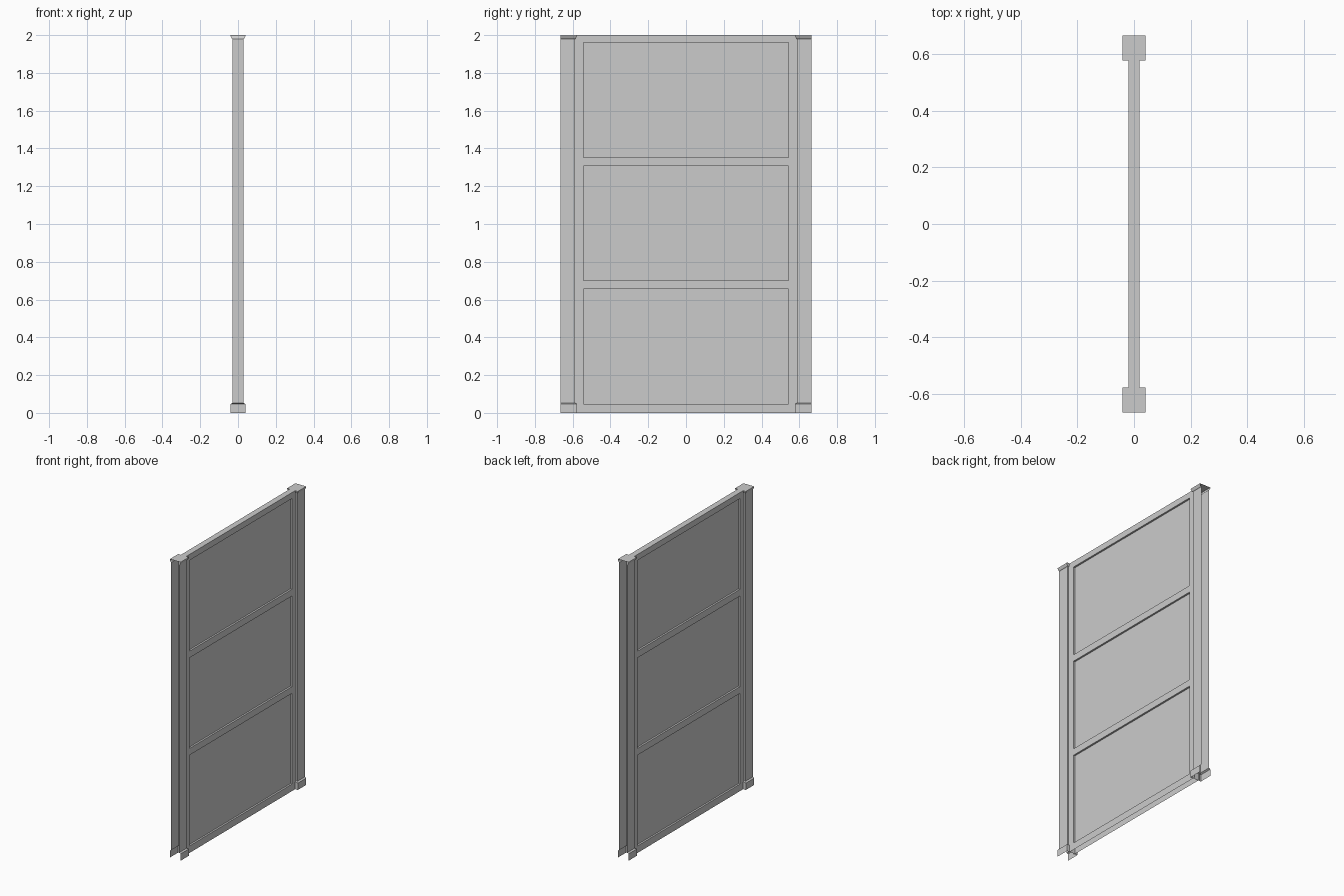
import bpy
import bmesh

cube = bpy.data.objects.get("Cube")
if cube:
    bpy.data.objects.remove(cube, do_unlink=True)

grey = bpy.data.materials.new("light grey")
grey.use_nodes = True
colour = (0.6, 0.6, 0.6, 1)
grey.diffuse_color = colour
grey.node_tree.nodes["Principled BSDF"].inputs["Base Color"].default_value = colour

HEIGHT = 2.0
OUTER_Y, INNER_Y = 0.665, 0.587   # post extent along y
POST_X, PANEL_X = 0.03, 0.02      # half thicknesses
RECESS = 0.012


def finish(name, bm):
    mesh = bpy.data.meshes.new(name)
    bm.to_mesh(mesh)
    bm.free()
    mesh.materials.append(grey)
    obj = bpy.data.objects.new(name, mesh)
    bpy.context.collection.objects.link(obj)
    return obj


def channel(name, side, profile, lid=False):
    """Three-sided channel, open outward; profile is (half width, height)."""
    bm = bmesh.new()
    rings = []
    for w, z in profile:
        inner = INNER_Y - (w - POST_X)
        outline = [(w, OUTER_Y), (w, inner), (-w, inner), (-w, OUTER_Y)]
        rings.append([bm.verts.new((x, side * y, z)) for x, y in outline])
    for low, high in zip(rings, rings[1:]):
        for i in range(3):
            quad = [low[i], low[i + 1], high[i + 1], high[i]]
            bm.faces.new(quad if side < 0 else quad[::-1])
    if lid:
        bm.faces.new(rings[-1] if side < 0 else rings[-1][::-1])
    return finish(name, bm)


# Posts with a foot sleeve and a flared cap
for label, side in (("front", -1), ("back", 1)):
    channel(label + "_post_foot", side, [(0.04, 0), (0.04, 0.046), (POST_X, 0.052)])
    channel(label + "_post", side, [(POST_X, 0.052), (POST_X, 1.98)])
    channel(label + "_post_cap", side,
            [(POST_X, 1.98), (0.034, 1.983), (0.04, 1.995), (0.04, HEIGHT)], lid=True)

# Panel wall: a grid on each side whose window cells are inset
ys = [-INNER_Y, -0.543, 0.543, INNER_Y]
zs = [0, 0.047, 0.655, 0.7, 1.307, 1.352, 1.96, HEIGHT]
bm = bmesh.new()
for s in (-1, 1):
    grid = [[bm.verts.new((s * PANEL_X, y, z)) for y in ys] for z in zs]
    for r in range(len(zs) - 1):
        for c in range(len(ys) - 1):
            a, b = grid[r][c], grid[r][c + 1]
            d, e = grid[r + 1][c + 1], grid[r + 1][c]
            if c == 1 and r % 2 == 1:
                rim = [a, b, d, e]
                deep = [bm.verts.new((v.co.x - s * RECESS, v.co.y, v.co.z)) for v in rim]
                faces = [deep] + [[rim[i], rim[(i + 1) % 4], deep[(i + 1) % 4], deep[i]]
                                  for i in range(4)]
            else:
                faces = [[a, b, d, e]]
            for f in faces:
                bm.faces.new(f if s > 0 else f[::-1])

# Top strip of the panel; its underside stays open
top = [bm.verts.new((x, y, HEIGHT)) for x, y in
       ((-PANEL_X, -INNER_Y), (PANEL_X, -INNER_Y), (PANEL_X, INNER_Y), (-PANEL_X, INNER_Y))]
bm.faces.new(top)
bmesh.ops.remove_doubles(bm, verts=bm.verts[:], dist=0.0001)
finish("panel", bm)
